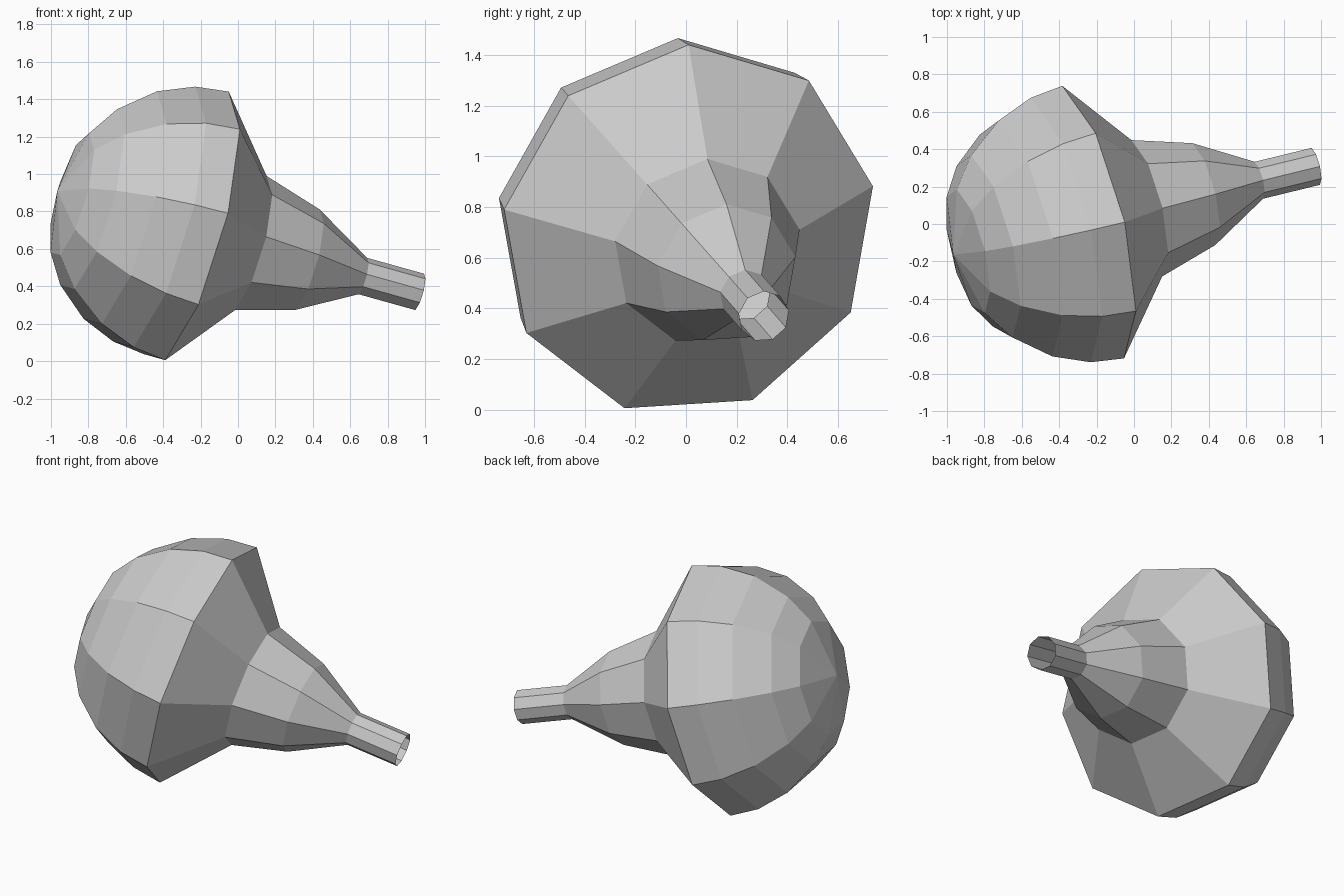
import bpy, bmesh, math
from mathutils import Vector

if "Cube" in bpy.data.objects:
    bpy.data.objects.remove(bpy.data.objects["Cube"])

SIDES = 9
R = 0.76                                    # bulb radius
origin = Vector((-0.254, 0.01, 0.709))      # centre of the rim
axis = Vector((0.938, 0.229, -0.262)).normalized()
u = Vector((0.269, 0, 0.963))
u = (u - axis * u.dot(axis)).normalized()
v = u.cross(axis)

# Profile as (distance along axis, radius): dome back to rim, then neck
profile = [(-R * math.sin(math.radians(a)), R * math.cos(math.radians(a)))
           for a in (63, 48, 30, 14, 0)]
profile += [(0.325, 0.38), (0.655, 0.284), (0.978, 0.103), (1.302, 0.103)]

bm = bmesh.new()


def ring(t, r):
    c = origin + axis * t
    angles = [2 * math.pi * i / SIDES for i in range(SIDES)]
    return [bm.verts.new(c + (u * math.cos(a) + v * math.sin(a)) * r) for a in angles]


rings = [ring(t, r) for t, r in profile]

# Walls
for a, b in zip(rings, rings[1:]):
    for i in range(SIDES):
        j = (i + 1) % SIDES
        bm.faces.new((a[i], a[j], b[j], b[i]))

# Dome end closes to a pole; spout end stays open
pole = bm.verts.new(origin - axis * R)
for i in range(SIDES):
    bm.faces.new((pole, rings[0][(i + 1) % SIDES], rings[0][i]))

bmesh.ops.recalc_face_normals(bm, faces=bm.faces)
mesh = bpy.data.meshes.new("bulb_with_spout")
bm.to_mesh(mesh)
bm.free()
bpy.context.collection.objects.link(bpy.data.objects.new("bulb_with_spout", mesh))
